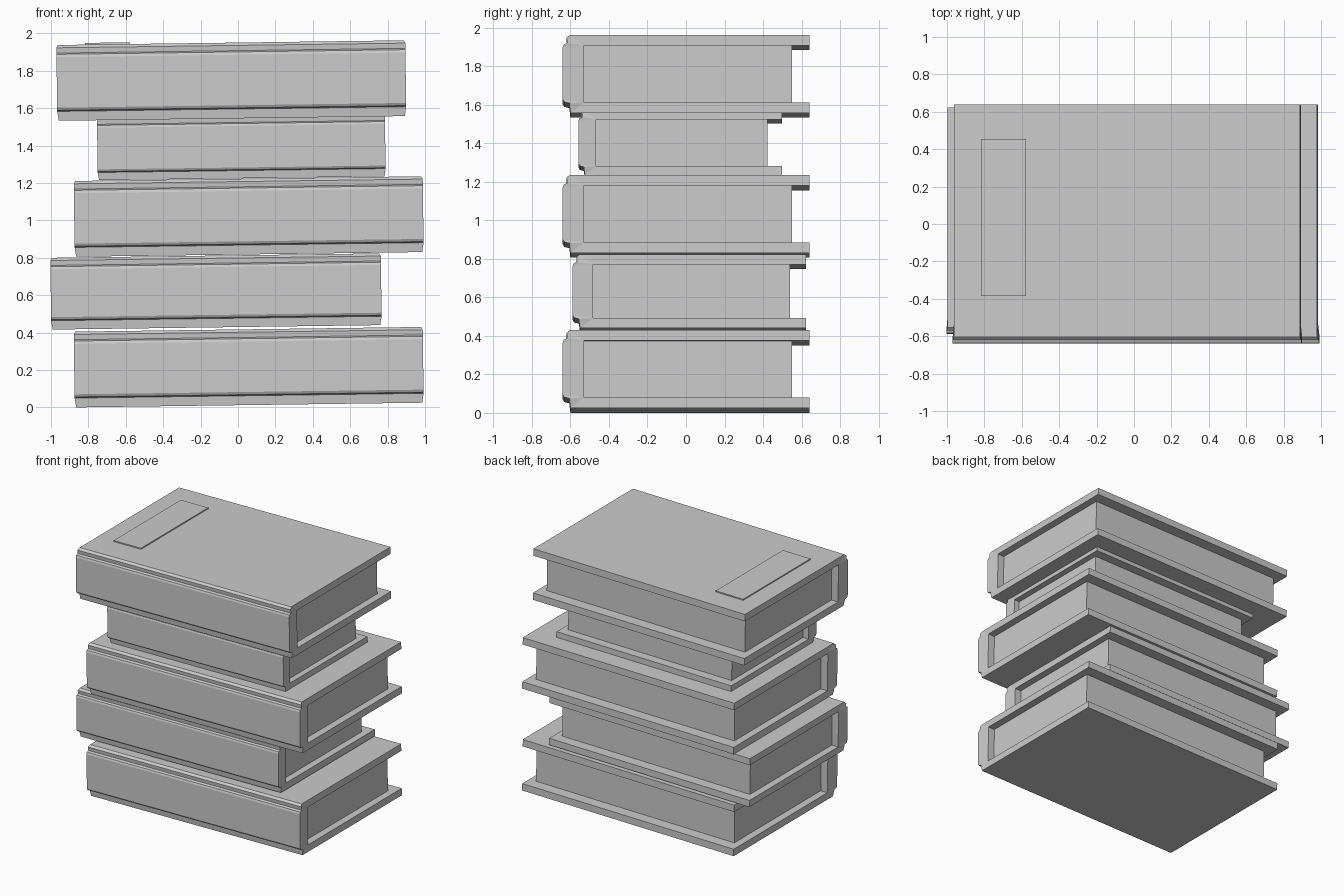
import bpy, bmesh

if "Cube" in bpy.data.objects:
    bpy.data.objects.remove(bpy.data.objects["Cube"])

H, T = 0.405, 0.055      # book height, cover thickness
HALF, FLARE = 0.925, 0.933  # half length of covers / of the bulging spine
TILT = -0.0135

# C-shaped case cross-section (y, z): covers plus raised spine
CASE = [(0.64, H), (-0.603, H), (-0.62, H - 0.015), (-0.617, H - 0.043),
        (-0.635, H - 0.05), (-0.64, H - 0.065), (-0.64, 0.07), (-0.632, 0.056),
        (-0.606, 0.05), (-0.6, 0), (0.64, 0), (0.64, T), (-0.53, T),
        (-0.53, H - T), (0.64, H - T)]


def place(bm, name, loc, s):
    bmesh.ops.recalc_face_normals(bm, faces=bm.faces)
    me = bpy.data.meshes.new(name)
    bm.to_mesh(me)
    bm.free()
    ob = bpy.data.objects.new(name, me)
    ob.location, ob.scale = loc, (s, s, s)
    ob.rotation_euler = (0, TILT, 0)
    bpy.context.collection.objects.link(ob)
    return ob


def extrusion(profile):
    bm = bmesh.new()
    ends = []
    for side in (-1, 1):
        ends.append([bm.verts.new((side * (FLARE if y < -0.604 else HALF), y, z))
                     for y, z in profile])
    n = len(profile)
    for i in range(n):
        j = (i + 1) % n
        bm.faces.new((ends[0][i], ends[0][j], ends[1][j], ends[1][i]))
    caps = [bm.faces.new(e) for e in ends]
    bm.normal_update()  # concave caps need valid normals to triangulate
    bmesh.ops.triangulate(bm, faces=caps)
    return bm


def box(x0, x1, y0, y1, z0, z1):
    bm = bmesh.new()
    bmesh.ops.create_cube(bm, size=1)
    for v in bm.verts:
        v.co = (x1 if v.co.x > 0 else x0, y1 if v.co.y > 0 else y0,
                z1 if v.co.z > 0 else z0)
    return bm


# books from bottom to top: location of bottom centre, scale
BOOKS = [((0.06, 0, 0.0125), 1), ((-0.115, 0.018, 0.428), 0.947),
         ((0.06, 0, 0.818), 1), ((0.02, -0.03, 1.225), 0.825),
         ((-0.033, 0, 1.545), 1)]
for i, (loc, s) in enumerate(BOOKS, 1):
    place(extrusion(CASE), f"book_case_{i}", loc, s)
    place(box(-0.867, 0.867, -0.54, 0.55, T - 0.003, H - T + 0.003),
          f"page_block_{i}", loc, s)

# raised label plate on the top cover
place(box(-0.78, -0.54, -0.385, 0.455, H - 0.005, H + 0.009),
      "cover_label", BOOKS[-1][0], 1)
